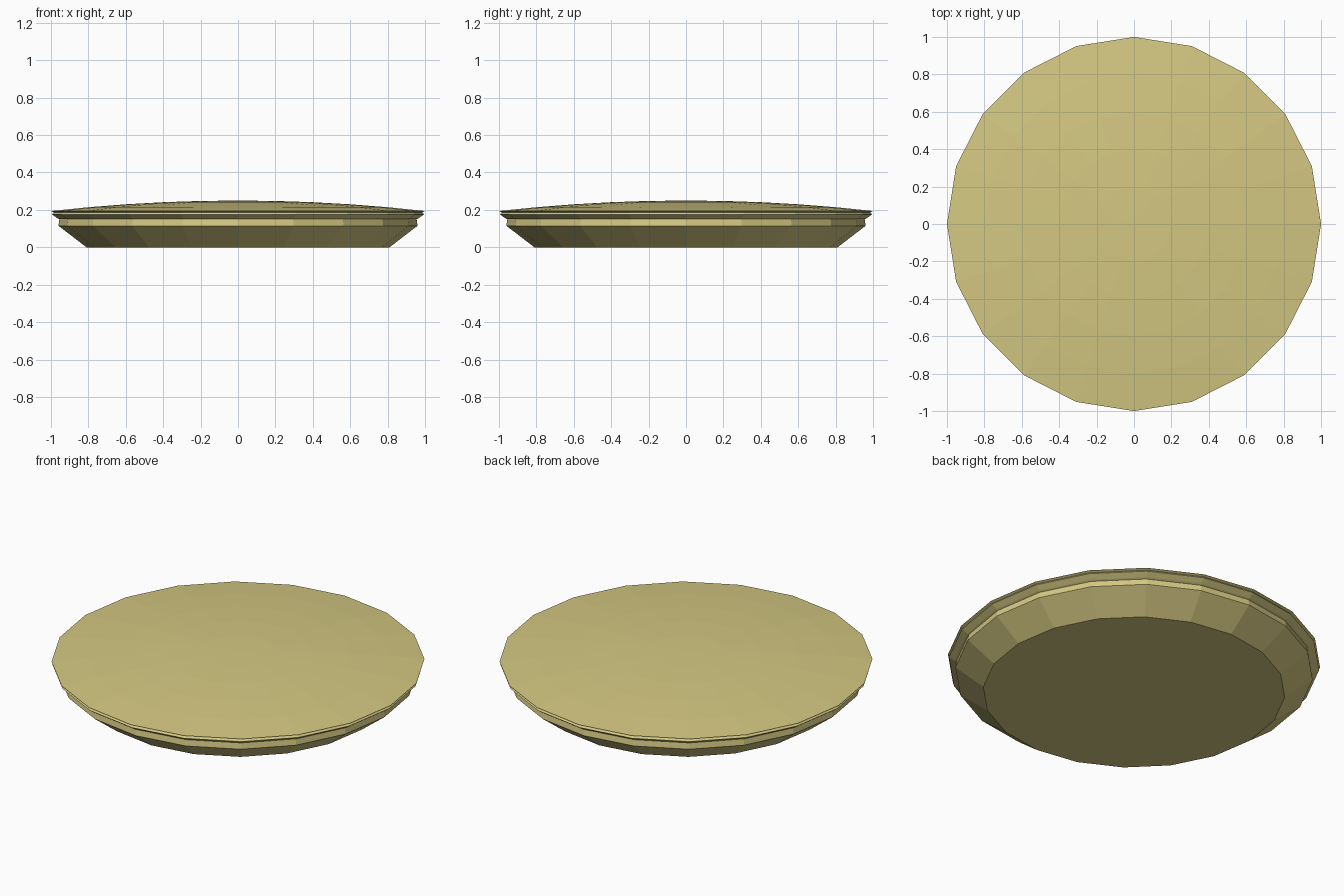
import bpy, bmesh, math

cube = bpy.data.objects.get("Cube")
if cube:
    bpy.data.objects.remove(cube, do_unlink=True)

SIDES = 20

crust = bpy.data.materials.new("pale_yellow")
crust.use_nodes = True
colour = (0.66, 0.58, 0.225, 1.0)
crust.diffuse_color = colour
bsdf = crust.node_tree.nodes["Principled BSDF"]
bsdf.inputs["Base Color"].default_value = colour
bsdf.inputs["Roughness"].default_value = 0.8


def lathe(name, profile):
    """Turn (radius, height) points into a faceted solid; radius 0 closes to a point."""
    bm = bmesh.new()
    rings = []
    for r, z in profile:
        if r == 0:
            rings.append([bm.verts.new((0, 0, z))] * SIDES)
        else:
            rings.append([bm.verts.new((r * math.cos(2 * math.pi * i / SIDES),
                                        r * math.sin(2 * math.pi * i / SIDES), z))
                          for i in range(SIDES)])
    # flat base
    bm.faces.new(rings[0][::-1])
    for low, high in zip(rings, rings[1:]):
        for i in range(SIDES):
            j = (i + 1) % SIDES
            corners = [low[i], low[j], high[j], high[i]]
            bm.faces.new(list(dict.fromkeys(corners)))
    bmesh.ops.recalc_face_normals(bm, faces=bm.faces)
    mesh = bpy.data.meshes.new(name)
    bm.to_mesh(mesh)
    bm.free()
    mesh.materials.append(crust)
    obj = bpy.data.objects.new(name, mesh)
    bpy.context.collection.objects.link(obj)
    return obj


# sloped dish wall, collar, flared lip with a shallow groove
body = [(0.81, 0), (0.96, 0.115), (0.955, 0.15), (0.965, 0.155),
        (0.995, 0.176), (0.985, 0.187), (1.0, 0.194)]
# gently domed top
dome = [(r, 0.194 + 0.056 * (1 - r * r)) for r in (0.8, 0.6, 0.4, 0.2, 0)]
lathe("domed_dish", body + dome)
